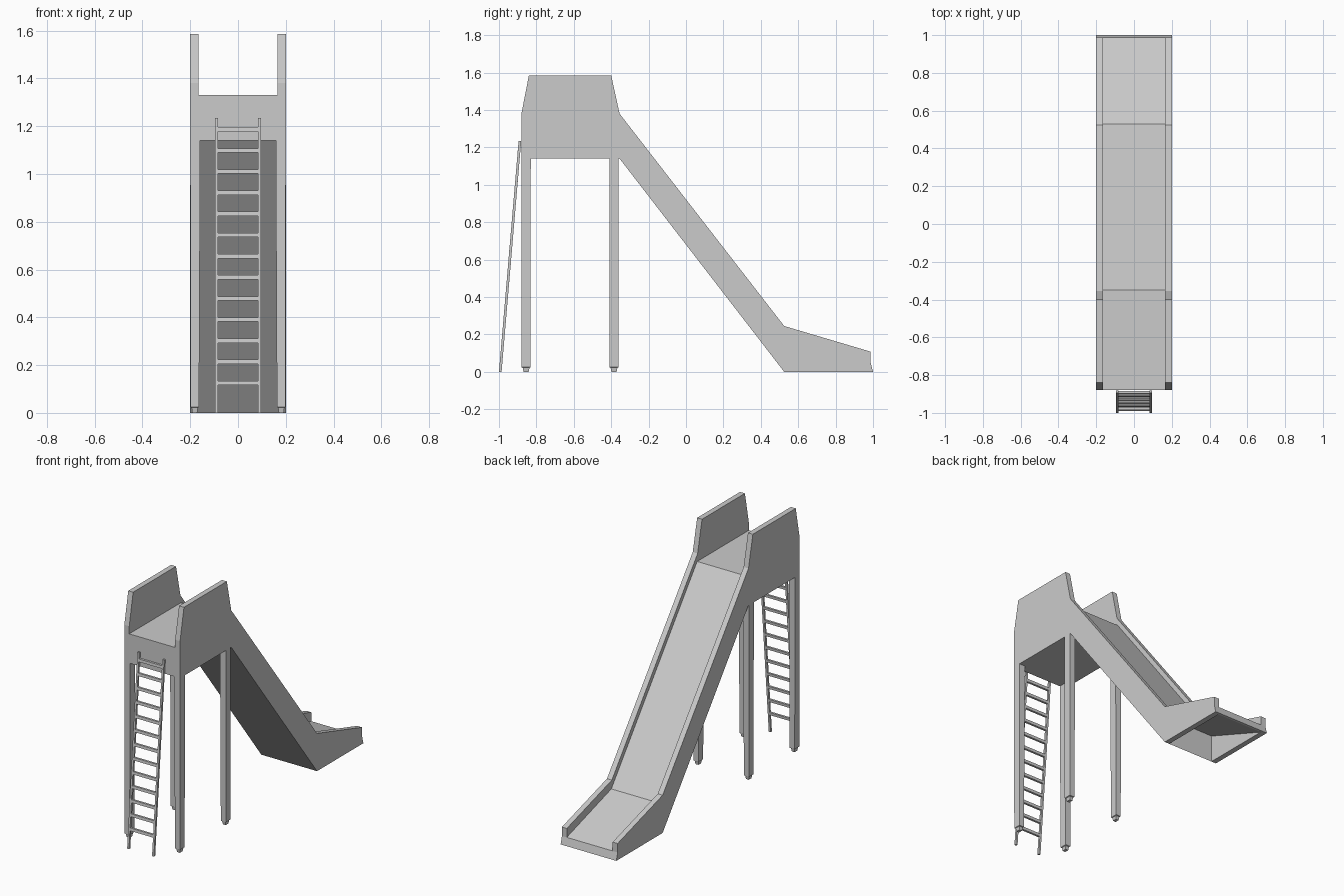
import bpy, bmesh
from mathutils import Vector

if "Cube" in bpy.data.objects:
    bpy.data.objects.remove(bpy.data.objects["Cube"])


def finish(name, bm):
    bmesh.ops.recalc_face_normals(bm, faces=bm.faces)
    mesh = bpy.data.meshes.new(name)
    bm.to_mesh(mesh)
    bm.free()
    ob = bpy.data.objects.new(name, mesh)
    bpy.context.collection.objects.link(ob)
    return ob


def prism(name, profile, x0, x1):
    """Extrude a (y, z) profile along x."""
    bm = bmesh.new()
    face = bm.faces.new([bm.verts.new((x0, y, z)) for y, z in profile])
    ext = bmesh.ops.extrude_face_region(bm, geom=[face])
    moved = [v for v in ext["geom"] if isinstance(v, bmesh.types.BMVert)]
    bmesh.ops.translate(bm, verts=moved, vec=(x1 - x0, 0, 0))
    return finish(name, bm)


def stacked(name, levels):
    """Square post from (centre x, centre y, half x, half y, z) levels."""
    bm = bmesh.new()
    rings = [[bm.verts.new((cx + sx * hx, cy + sy * hy, z))
              for sx, sy in ((-1, -1), (1, -1), (1, 1), (-1, 1))]
             for cx, cy, hx, hy, z in levels]
    for a, b in zip(rings, rings[1:]):
        for i in range(4):
            j = (i + 1) % 4
            bm.faces.new((a[i], a[j], b[j], b[i]))
    bm.faces.new(rings[0])
    bm.faces.new(rings[-1])
    return finish(name, bm)


# Side walls: guard rail, sloped edge and run-out in one outline
wall = [(-0.88, 1.14), (-0.88, 1.38), (-0.84, 1.585), (-0.40, 1.585),
        (-0.355, 1.38), (0.525, 0.245), (0.987, 0.108), (0.987, 0.05),
        (1.0, 0.0), (0.525, 0.0), (-0.355, 1.14)]
# Platform, chute and run-out bed, hollow under the run-out
bed = [(-0.88, 1.14), (-0.88, 1.33), (-0.35, 1.33), (0.53, 0.19),
       (0.987, 0.05), (1.0, 0.0), (0.985, 0.0), (0.527, 0.175),
       (0.525, 0.0), (-0.355, 1.14)]
prism("slide_bed", bed, -0.165, 0.165)
# Run-out lip strip
for s, side in ((-1, "left"), (1, "right")):
    prism(side + "_side_wall", wall, s * 0.165, s * 0.2)

    # Legs with small stepped feet
    for cy, end in ((-0.855, "front"), (-0.385, "rear")):
        cx = s * 0.181
        stacked(f"{side}_{end}_leg", [
            (cx, cy, 0.010, 0.014, 0.0), (cx, cy, 0.013, 0.018, 0.022),
            (cx, cy, 0.018, 0.024, 0.025), (s * 0.179, cy, 0.021, 0.025, 1.14)])

    # Ladder rails
    prism(side + "_ladder_rail",
          [(-1.0, 0), (-0.986, 0), (-0.881, 1.235), (-0.895, 1.235)],
          s * 0.083, s * 0.096)

# Ladder rungs
for i in range(13):
    z = 0.125 + i * 0.0885
    y = -0.993 + 0.105 * z / 1.235
    prism(f"ladder_rung_{i + 1}",
          [(y - 0.008, z - 0.009), (y + 0.006, z - 0.009),
           (y + 0.008, z + 0.009), (y - 0.006, z + 0.009)], -0.085, 0.085)
